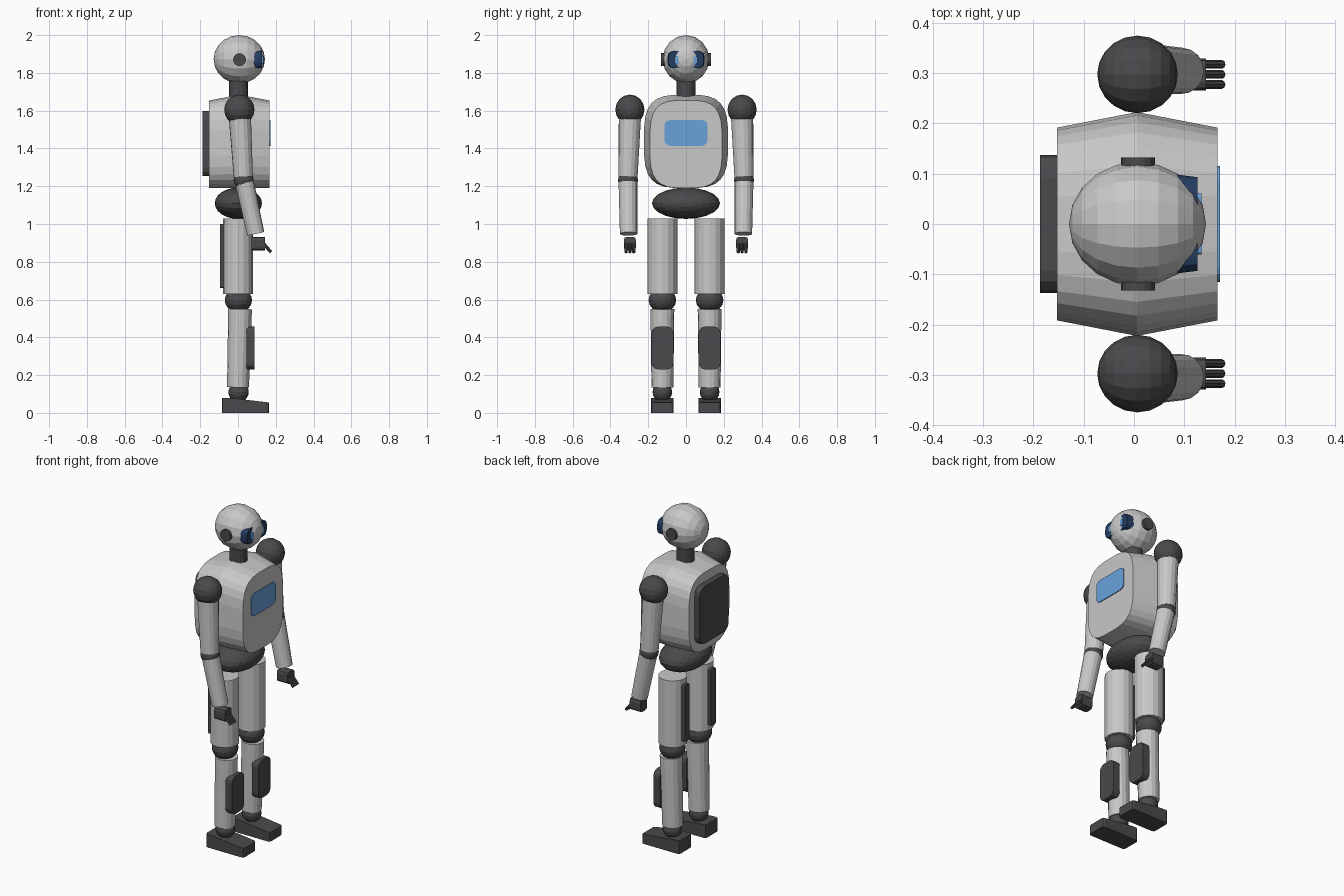
import bpy, bmesh, math
from mathutils import Vector, Matrix

cube = bpy.data.objects.get("Cube")
if cube:
    bpy.data.objects.remove(cube)


def material(name, rgb):
    m = bpy.data.materials.new(name)
    m.use_nodes = True
    m.diffuse_color = (*rgb, 1)
    bsdf = next(n for n in m.node_tree.nodes if n.type == 'BSDF_PRINCIPLED')
    bsdf.inputs["Base Color"].default_value = (*rgb, 1)
    return m


LIGHT = material("light grey shell", (0.58, 0.58, 0.58))
DARK = material("dark grey joints", (0.068, 0.068, 0.072))
BLUE = material("screen blue", (0.14, 0.36, 0.71))
NAVY = material("visor navy", (0.018, 0.045, 0.12))


def finish(bm, name, mat):
    bmesh.ops.recalc_face_normals(bm, faces=bm.faces)
    mesh = bpy.data.meshes.new(name)
    bm.to_mesh(mesh)
    bm.free()
    mesh.materials.append(mat)
    ob = bpy.data.objects.new(name, mesh)
    bpy.context.collection.objects.link(ob)
    return ob


def ball(name, mat, centre, radii, segs=16, rings=10):
    """Faceted ellipsoid with its poles along x."""
    bm = bmesh.new()
    bmesh.ops.create_uvsphere(bm, u_segments=segs, v_segments=rings, radius=1)
    turn = Matrix.Rotation(math.pi / 2, 4, 'Y')
    bm.transform(Matrix.Translation(centre) @ Matrix.Diagonal((*radii, 1)) @ turn)
    return finish(bm, name, mat)


def tube(name, mat, a, b, ra, rb, segs=16):
    """Tapered cylinder from point a to point b."""
    a, b = Vector(a), Vector(b)
    bm = bmesh.new()
    bmesh.ops.create_cone(bm, cap_ends=True, segments=segs, radius1=ra,
                          radius2=rb, depth=(b - a).length)
    turn = (b - a).to_track_quat('Z', 'Y').to_matrix().to_4x4()
    bm.transform(Matrix.Translation((a + b) / 2) @ turn)
    return finish(bm, name, mat)


def slab(name, mat, lo, hi, radius=0, segs=3, taper=1):
    """Box rounded around x; taper scales the +x face sideways."""
    lo, hi = Vector(lo), Vector(hi)
    bm = bmesh.new()
    bmesh.ops.create_cube(bm, size=1)
    bm.transform(Matrix.Translation((lo + hi) / 2) @ Matrix.Diagonal((*(hi - lo), 1)))
    if radius:
        edges = [e for e in bm.edges
                 if abs(e.verts[0].co.x - e.verts[1].co.x) > 1e-5]
        bmesh.ops.bevel(bm, geom=edges, offset=radius, segments=segs,
                        profile=0.5, affect='EDGES')
    mid = (lo.y + hi.y) / 2
    for v in bm.verts:
        if v.co.x > hi.x - 1e-5:
            v.co.y = mid + (v.co.y - mid) * taper
    return finish(bm, name, mat)


# Torso: squarish rings lofted from back to front, widest in the middle
def torso():
    bm = bmesh.new()
    rings, n = [], 28
    for x, hy, bottom, top in ((-0.153, 0.192, 1.19, 1.655),
                               (0.006, 0.223, 1.19, 1.685),
                               (0.166, 0.192, 1.19, 1.655)):
        ring = []
        for i in range(n):
            t = 2 * math.pi * (i + 0.5) / n
            c, s = math.cos(t), math.sin(t)
            y = hy * math.copysign(abs(c) ** 0.58, c)
            z = (top + bottom) / 2 + (top - bottom) / 2 * math.copysign(abs(s) ** 0.58, s)
            ring.append(bm.verts.new((x, y, z)))
        rings.append(ring)
    for a, b in zip(rings, rings[1:]):
        for i in range(n):
            j = (i + 1) % n
            bm.faces.new((a[i], a[j], b[j], b[i]))
    bm.faces.new(rings[0])
    bm.faces.new(rings[-1])
    return finish(bm, "torso", LIGHT)


torso()
slab("chest_screen", BLUE, (0.163, -0.115, 1.414), (0.171, 0.115, 1.55), 0.03)
slab("backpack", DARK, (-0.187, -0.137, 1.254), (-0.15, 0.137, 1.597), 0.045)
ball("pelvis", DARK, (0.002, 0, 1.11), (0.125, 0.18, 0.083), 20, 12)

# Head
tube("neck", DARK, (0.003, 0, 1.66), (0.003, 0, 1.78), 0.05, 0.05)
ball("head", LIGHT, (0.007, 0, 1.872), (0.136, 0.123, 0.128))
slab("visor", NAVY, (0.07, -0.1, 1.825), (0.126, 0.1, 1.915), 0.03, taper=0.93)


# Foot: side profile pushed out sideways, with softened upright corners
def foot(name, y):
    bm = bmesh.new()
    profile = ((-0.085, 0), (0.165, 0), (0.165, 0.055), (-0.03, 0.078), (-0.085, 0.08))
    face = bm.faces.new([bm.verts.new((x, y - 0.06, z)) for x, z in profile])
    out = bmesh.ops.extrude_face_region(bm, geom=[face])
    moved = [g for g in out["geom"] if isinstance(g, bmesh.types.BMVert)]
    bmesh.ops.translate(bm, verts=moved, vec=(0, 0.12, 0))
    ends = [e for e in bm.edges
            if abs(e.verts[0].co.x - e.verts[1].co.x) < 1e-5
            and abs(e.verts[0].co.z - e.verts[1].co.z) > 0.03]
    bmesh.ops.bevel(bm, geom=ends, offset=0.014, segments=2, profile=0.5, affect='EDGES')
    return finish(bm, name, DARK)


for side, s in (("left", 1), ("right", -1)):
    # Ear and eye
    tube(side + "_ear", DARK, (0.008, s * 0.1, 1.87), (0.008, s * 0.132, 1.87), 0.034, 0.034)
    y = s * 0.047
    slab(side + "_eye", BLUE, (0.125, y - 0.014, 1.848), (0.134, y + 0.014, 1.888), 0.008)

    # Arm
    ball(side + "_shoulder", DARK, (0.007, s * 0.297, 1.605), (0.08, 0.077, 0.08))
    tube(side + "_upper_arm", LIGHT, (0.008, s * 0.296, 1.6), (0.028, s * 0.307, 1.25), 0.06, 0.051)
    ball(side + "_elbow", DARK, (0.03, s * 0.307, 1.232), (0.053, 0.053, 0.053))
    tube(side + "_forearm", LIGHT, (0.035, s * 0.307, 1.218), (0.094, s * 0.304, 0.948), 0.05, 0.046)
    y = s * 0.297
    palm = slab(side + "_palm", DARK, (0.072, y - 0.032, 0.86), (0.143, y + 0.032, 0.932), 0.016, 2)
    for i in (-1, 0, 1):
        fy = y + i * 0.02
        tube(f"{side}_finger_{i + 2}", DARK, (0.135, fy, 0.897), (0.175, fy, 0.85), 0.0085, 0.0085, 8)

    # Leg
    y = s * 0.125
    tube(side + "_thigh", LIGHT, (0, y, 0.63), (0, y, 1.03), 0.079, 0.079)
    slab(side + "_thigh_strip", DARK, (-0.095, y - 0.022, 0.66), (-0.07, y + 0.022, 1.0), 0.01, 2)
    ball(side + "_knee", DARK, (0.002, y, 0.597), (0.072, 0.073, 0.065))
    tube(side + "_shin", LIGHT, (0, y, 0.135), (0.011, y, 0.55), 0.058, 0.063)
    slab(side + "_shin_pad", DARK, (0.045, y - 0.058, 0.23), (0.088, y + 0.058, 0.457), 0.035)
    ball(side + "_ankle", DARK, (0.003, y, 0.11), (0.054, 0.052, 0.052))
    foot(side + "_foot", y)
